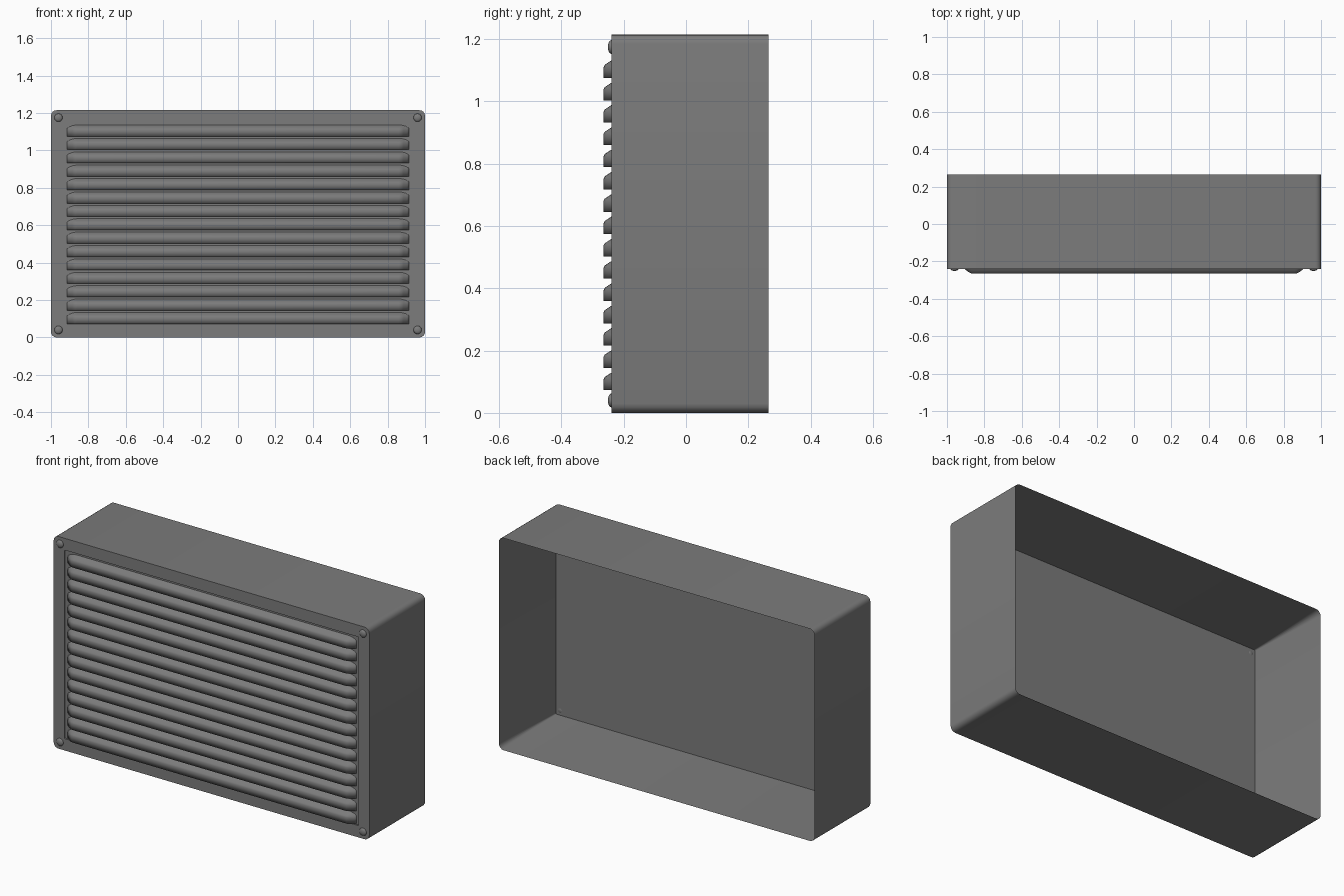
import bpy, bmesh, math
from mathutils import Vector

if "Cube" in bpy.data.objects:
    bpy.data.objects.remove(bpy.data.objects["Cube"], do_unlink=True)

HEIGHT = 1.215
FRONT, BACK, PANEL = -0.24, 0.265, -0.231

grey = bpy.data.materials.new("grey metal")
grey.use_nodes = True
grey.diffuse_color = (0.2, 0.2, 0.2, 1)
grey.node_tree.nodes["Principled BSDF"].inputs["Base Color"].default_value = grey.diffuse_color


def finish(bm, name, angle):
    bmesh.ops.recalc_face_normals(bm, faces=bm.faces)
    mesh = bpy.data.meshes.new(name)
    bm.to_mesh(mesh)
    bm.free()
    mesh.materials.append(grey)
    obj = bpy.data.objects.new(name, mesh)
    bpy.context.collection.objects.link(obj)
    bpy.ops.object.select_all(action='DESELECT')
    obj.select_set(True)
    bpy.context.view_layer.objects.active = obj
    bpy.ops.object.shade_smooth_by_angle(angle=math.radians(angle))
    return obj


def rounded_loop(bm, half_x, half_z, radius, y, steps=4):
    """Rounded rectangle of vertices, centred on the height of the case."""
    verts = []
    for corner, (sx, sz) in enumerate([(1, 1), (-1, 1), (-1, -1), (1, -1)]):
        for i in range(steps + 1):
            a = math.pi / 2 * (corner + i / steps)
            verts.append(bm.verts.new((
                sx * (half_x - radius) + radius * math.cos(a), y,
                HEIGHT / 2 + sz * (half_z - radius) + radius * math.sin(a))))
    return verts


def bridge(bm, loops, closed=True):
    for a, b in zip(loops, loops[1:]):
        n = len(a)
        for i in range(n if closed else n - 1):
            j = (i + 1) % n
            bm.faces.new((a[i], a[j], b[j], b[i]))


# Case: hollow from the back with slightly drafted inner walls,
# and a frame round a shallow recess at the front
bm = bmesh.new()
loops = [
    rounded_loop(bm, 0.986, HEIGHT / 2 - 0.014, 0.006, PANEL),
    rounded_loop(bm, 1, HEIGHT / 2, 0.03, BACK),
    rounded_loop(bm, 1, HEIGHT / 2, 0.03, FRONT),
    rounded_loop(bm, 0.932, 0.54, 0.005, FRONT),
    rounded_loop(bm, 0.932, 0.54, 0.005, PANEL - 0.002)]
bridge(bm, loops)
bm.faces.new(loops[0])
bm.faces.new(loops[-1])
finish(bm, "case", 50)

# Louvre slats: one profile lofted along x, shrinking at the ends
PROFILE = [(PANEL, 0), (-0.265, 0), (-0.265, 0.034),
           (-0.261, 0.042), (-0.246, 0.052), (-0.238, 0.057), (PANEL, 0.062)]
STATIONS = [(0.915, 0.1), (0.905, 0.3), (0.885, 0.75), (0.872, 0.95), (0.86, 1)]


def add_slat(bm, z):
    ends = [(-x, s) for x, s in STATIONS] + [(x, s) for x, s in reversed(STATIONS)]
    rows = [[bm.verts.new((x, PANEL + (y - PANEL) * s, z + dz * (0.8 + 0.2 * s)))
             for y, dz in PROFILE] for x, s in ends]
    bridge(bm, rows, closed=False)
    bm.faces.new(rows[0])
    bm.faces.new(rows[-1])


bm = bmesh.new()
for i in range(15):
    add_slat(bm, 0.073 + i * 0.0716)
finish(bm, "louvre_slats", 100)

# Domed rivets in the frame corners
bm = bmesh.new()
for x in (-0.96, 0.96):
    for z in (0.04, HEIGHT - 0.04):
        made = bmesh.ops.create_uvsphere(bm, u_segments=16, v_segments=10, radius=0.022)
        for v in made["verts"]:
            # Turn the pole to the front and flatten the dome
            v.co = Vector((x + v.co.x, FRONT - v.co.z * 0.5, z + v.co.y))
finish(bm, "corner_rivets", 60)
